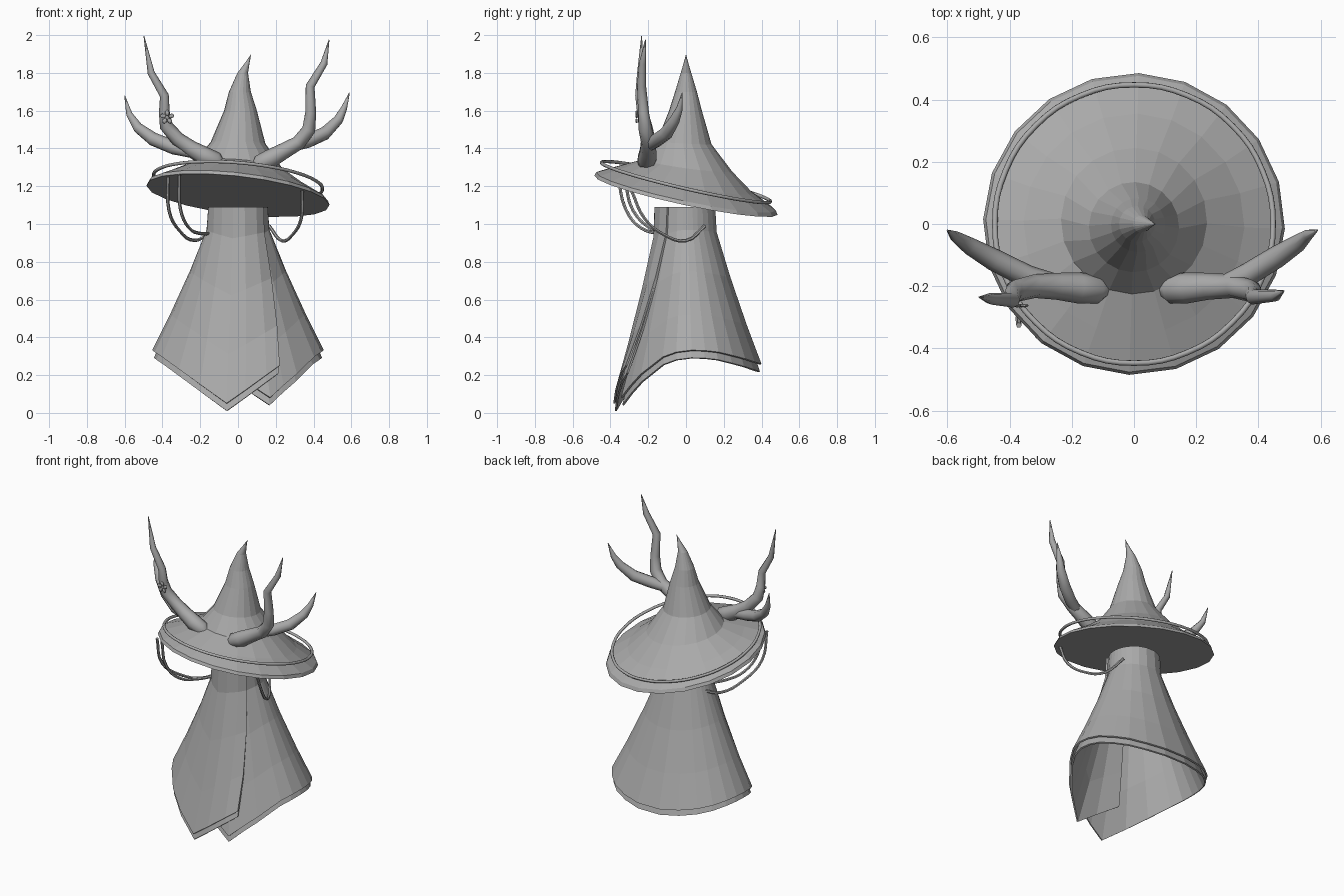
import bpy, bmesh, math
from mathutils import Vector

if "Cube" in bpy.data.objects:
    bpy.data.objects.remove(bpy.data.objects["Cube"])

grey = bpy.data.materials.new("plain_grey")
grey.diffuse_color = (0.4, 0.4, 0.4, 1)
grey.use_nodes = True
grey.node_tree.nodes["Principled BSDF"].inputs["Base Color"].default_value = grey.diffuse_color


def mesh_object(name, verts, faces):
    me = bpy.data.meshes.new(name)
    me.from_pydata(verts, [], faces)
    bm = bmesh.new()
    bm.from_mesh(me)
    bmesh.ops.recalc_face_normals(bm, faces=bm.faces)
    bm.to_mesh(me)
    bm.free()
    me.materials.append(grey)
    ob = bpy.data.objects.new(name, me)
    bpy.context.collection.objects.link(ob)
    return ob


def tube(name, points, radii, closed=False, sides=2, handle='AUTO'):
    """Round tube through points, one radius per point."""
    cu = bpy.data.curves.new(name, 'CURVE')
    cu.dimensions = '3D'
    cu.bevel_depth = 1.0
    cu.bevel_resolution = sides
    cu.resolution_u = 4
    cu.use_fill_caps = True
    sp = cu.splines.new('BEZIER')
    sp.bezier_points.add(len(points) - 1)
    sp.use_cyclic_u = closed
    for bp, p, r in zip(sp.bezier_points, points, radii):
        bp.co = p
        bp.radius = r
        bp.handle_left_type = bp.handle_right_type = handle
    cu.materials.append(grey)
    ob = bpy.data.objects.new(name, cu)
    bpy.context.collection.objects.link(ob)
    bpy.ops.object.select_all(action='DESELECT')
    ob.select_set(True)
    bpy.context.view_layer.objects.active = ob
    bpy.ops.object.convert(target='MESH')
    bpy.ops.object.shade_smooth_by_angle(angle=math.radians(50))
    return ob


# Wrapped cloak: hem runs from the outer flap, round the back, to the inner flap
side = [(-.40, -.12, .295), (-.437, -.05, .32), (-.45, .03, .33), (-.443, .10, .328),
        (-.42, .17, .32), (-.37, .245, .302), (-.30, .31, .285), (-.20, .36, .268),
        (-.08, .395, .257)]
outer_flap = [(.22, -.315, .25), (.15, -.345, .20), (.04, -.37, .12),
              (-.06, -.38, .05), (-.20, -.32, .15), (-.31, -.235, .23)]
inner_flap = [(.31, -.235, .205), (.24, -.29, .145), (.17, -.34, .08),
              (.04, -.315, .165), (-.10, -.265, .25)]
hem = outer_flap + side + [(-x, y, z) for x, y, z in reversed(side)] + inner_flap
rows = [(0, 0), (.16, .03), (.45, .33), (.75, .68), (1, 1)]
TOP = 1.09


def cloak(name, scale, drop):
    verts, faces = [], []
    n = len(hem)
    for v, f in rows:
        for i, (hx, hy, hz) in enumerate(hem):
            a_hem, r_hem = math.atan2(hx, -hy), math.hypot(hx, hy)
            lean, r_top = 0, .153
            if i < 4:                      # outer flap lies over the inner one
                lean, r_top = math.radians((19, 12, 6, 0)[i]), .164
            elif i > n - 4:
                r_top = .140
            a = a_hem + lean * (1 - f)
            r = (r_top + (r_hem - r_top) * f) * scale
            verts.append((r * math.sin(a), -r * math.cos(a),
                          TOP + (hz - drop - TOP) * v))
    for j in range(len(rows) - 1):
        for i in range(n - 1):
            a = j * n + i
            faces.append((a, a + 1, a + n + 1, a + n))
    ob = mesh_object(name, verts, faces)
    so = ob.modifiers.new("thickness", 'SOLIDIFY')
    so.thickness = .01
    so.offset = 0
    return ob


cloak("cloak", 1.0, 0)
cloak("cloak_lining", .98, .04)

# Pointed hat: tilted rings (x, y, z, radius, tilt) closed by a flat underside
SEG = 20
rings = [(0, 0, 1.152, .485, 1), (0, 0, 1.172, .476, 1), (0, 0, 1.235, .355, .95),
         (0, .01, 1.31, .235, .65), (0, -.01, 1.43, .145, .25),
         (.013, -.003, 1.60, .087, 0), (.010, 0, 1.70, .058, 0),
         (.025, 0, 1.80, .028, 0), (.048, 0, 1.85, .013, 0)]
verts, faces = [], []
for cx, cy, cz, r, t in rings:
    for i in range(SEG):
        a = 2 * math.pi * (i - .1) / SEG
        x, y = r * math.cos(a), r * math.sin(a)
        verts.append((cx + x, cy + y, cz - t * (.21 * y + .11 * x)))
for j in range(len(rings) - 1):
    for i in range(SEG):
        k = (i + 1) % SEG
        faces.append((j * SEG + i, j * SEG + k, (j + 1) * SEG + k, (j + 1) * SEG + i))
last = (len(rings) - 1) * SEG
verts += [(.07, 0, 1.90), (0, 0, 1.155)]
tip, under = len(verts) - 2, len(verts) - 1
for i in range(SEG):
    k = (i + 1) % SEG
    faces += [(last + i, last + k, tip), (k, i, under)]
mesh_object("hat", verts, faces)

# Hoop resting on the brim
hoop = []
for i in range(16):
    a = 2 * math.pi * i / 16
    x, y = .447 * math.cos(a), .447 * math.sin(a)
    hoop.append((x, y, 1.222 - .23 * y - .08 * x))
tube("brim_hoop", hoop, [.009] * 16, closed=True)

# Cords hanging from the brim to the collar
cords = {
    "right_cord": [(.34, -.29, 1.18), (.335, -.22, 1.03), (.29, -.12, .945),
                   (.23, .0, .912), (.165, .10, .99)],
    "left_cord_outer": [(-.37, -.325, 1.25), (-.365, -.28, 1.07), (-.31, -.17, .965),
                        (-.23, -.03, .913), (-.16, .05, .94)],
    "left_cord_inner": [(-.31, -.36, 1.26), (-.305, -.32, 1.08), (-.26, -.24, .98),
                        (-.20, -.13, .95), (-.15, -.05, .95)]}
for name, pts in cords.items():
    tube(name, pts, [.009] * len(pts), sides=1)

# Antlers: a main beam and a side branch each, slightly kinked
beam_r = [.02, .046, .050, .043, .038, .036, .029, .024, .019, .002]
branch_r = [.03, .037, .036, .028, .018, .002]
tube("right_antler_beam",
     [(.085, -.21, 1.30), (.115, -.21, 1.32), (.17, -.205, 1.345), (.24, -.20, 1.385),
      (.32, -.20, 1.43), (.375, -.215, 1.50), (.385, -.225, 1.59), (.382, -.235, 1.73),
      (.455, -.23, 1.85), (.482, -.215, 1.975)], beam_r, handle='VECTOR')
tube("right_antler_branch",
     [(.28, -.20, 1.41), (.37, -.16, 1.44), (.46, -.105, 1.48), (.53, -.06, 1.55),
      (.56, -.035, 1.61), (.59, -.02, 1.695)], branch_r, handle='VECTOR')
tube("left_antler_beam",
     [(-.085, -.21, 1.32), (-.115, -.21, 1.335), (-.18, -.205, 1.36), (-.25, -.20, 1.40),
      (-.32, -.20, 1.45), (-.38, -.215, 1.52), (-.39, -.23, 1.59), (-.39, -.245, 1.68),
      (-.46, -.24, 1.80), (-.498, -.235, 1.995)], beam_r, handle='VECTOR')
tube("left_antler_branch",
     [(-.22, -.20, 1.375), (-.34, -.17, 1.405), (-.45, -.115, 1.45), (-.53, -.07, 1.51),
      (-.575, -.04, 1.58), (-.60, -.02, 1.68)], branch_r, handle='VECTOR')

# Small blossom tied to the left antler
c = Vector((-.375, -.262, 1.565))
for i in range(5):
    a = math.radians(90 + 72 * i)
    bpy.ops.mesh.primitive_uv_sphere_add(
        segments=8, ring_count=5, radius=1,
        location=c + Vector((.023 * math.cos(a), 0, .023 * math.sin(a))),
        rotation=(0, -a, 0), scale=(.015, .006, .012))
    petal = bpy.context.object
    petal.name = "blossom_petal"
    petal.data.materials.append(grey)
